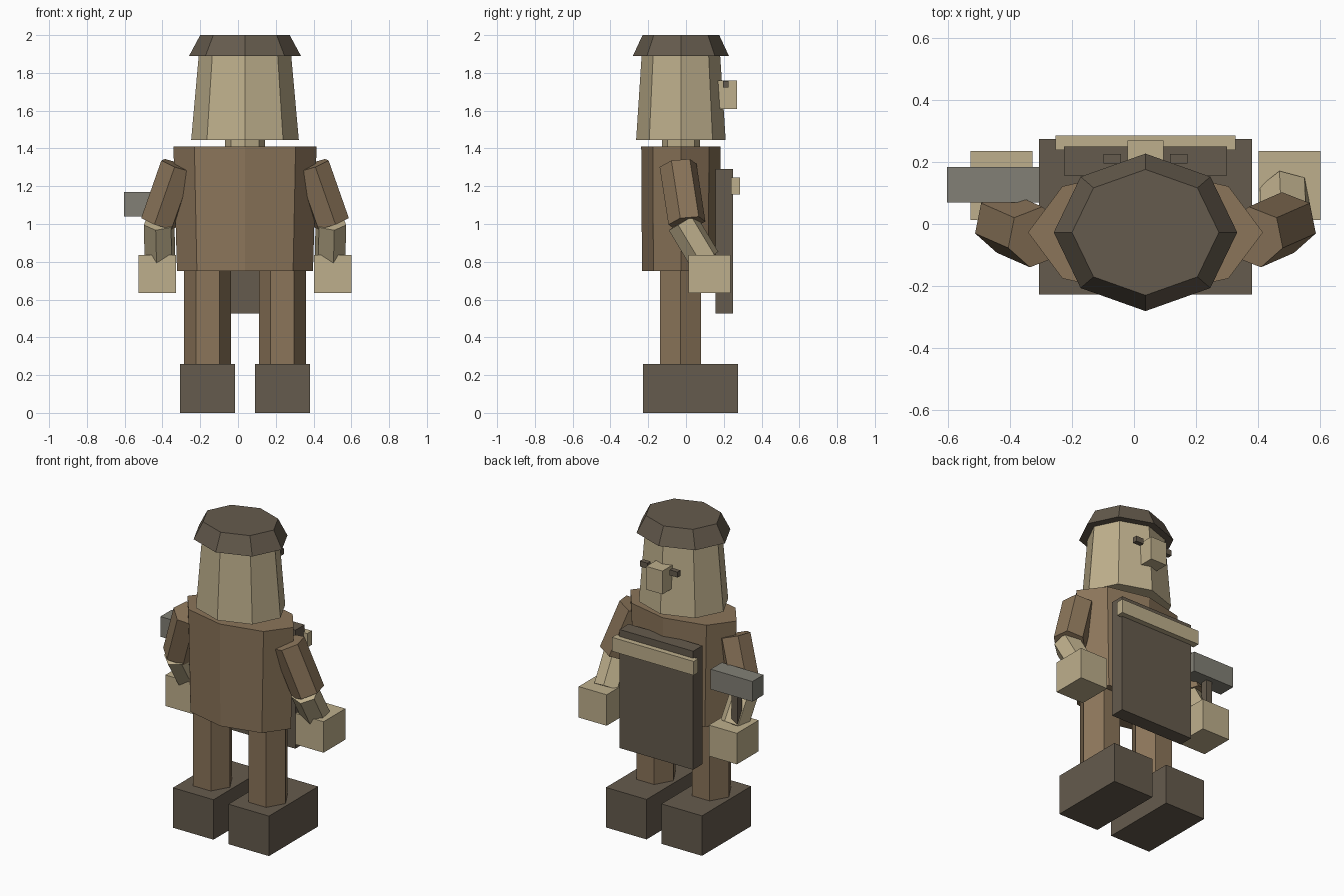
import bpy, bmesh
from math import sin, cos, pi, radians
from mathutils import Vector

cube = bpy.data.objects.get("Cube")
if cube:
    bpy.data.objects.remove(cube, do_unlink=True)


def material(name, rgb):
    # 8-bit display colour to linear
    lin = [((c / 255 + 0.055) / 1.055) ** 2.4 for c in rgb] + [1]
    m = bpy.data.materials.new(name)
    m.use_nodes = True
    m.diffuse_color = lin
    m.node_tree.nodes["Principled BSDF"].inputs["Base Color"].default_value = lin
    return m


SKIN = material("tan skin", (190, 175, 140))
CLOTH = material("brown cloth", (139, 117, 90))
DARK = material("dark leather", (101, 91, 77))
STEEL = material("grey steel", (130, 128, 118))

CX, CY = 0.037, -0.027   # body axis


def finish(name, bm, mat):
    bmesh.ops.recalc_face_normals(bm, faces=bm.faces)
    me = bpy.data.meshes.new(name)
    bm.to_mesh(me)
    bm.free()
    me.materials.append(mat)
    ob = bpy.data.objects.new(name, me)
    bpy.context.collection.objects.link(ob)
    return ob


def prism(name, mat, sides, start, end, r0, r1, phase=0):
    """Tapered prism from start to end; r0 and r1 are (rx, ry) at the ends."""
    bm = bmesh.new()
    start, end = Vector(start), Vector(end)
    axis = (end - start).normalized()
    u = Vector((1, 0, 0))
    u = (u - axis * u.dot(axis)).normalized()
    v = axis.cross(u)
    if v.y < 0:
        v = -v
    rings = []
    for c, (rx, ry) in ((start, r0), (end, r1)):
        angles = [phase + 2 * pi * i / sides for i in range(sides)]
        rings.append([bm.verts.new(c + u * rx * cos(a) + v * ry * sin(a)) for a in angles])
    a, b = rings
    for i in range(sides):
        j = (i + 1) % sides
        bm.faces.new((a[i], a[j], b[j], b[i]))
    bm.faces.new(a)
    bm.faces.new(b)
    return finish(name, bm, mat)


def box(name, mat, lo, hi):
    bm = bmesh.new()
    bmesh.ops.create_cube(bm, size=1)
    for v in bm.verts:
        v.co = [(l + h) / 2 + c * (h - l) for l, h, c in zip(lo, hi, v.co)]
    return finish(name, bm, mat)


def body(name, mat, z0, z1, r0, r1):
    return prism(name, mat, 8, (CX, CY, z0), (CX, CY, z1), r0, r1)


# Head, hat and torso
body("torso", CLOTH, 0.75, 1.41, (0.36, 0.206), (0.379, 0.21))
body("neck", SKIN, 1.38, 1.47, (0.106, 0.1), (0.106, 0.1))
body("head", SKIN, 1.445, 1.89, (0.285, 0.237), (0.245, 0.208))
body("hat", DARK, 1.89, 2.0, (0.296, 0.254), (0.237, 0.203))
box("nose", SKIN, (CX - 0.058, 0.165, 1.61), (CX + 0.058, 0.27, 1.76))

# Paired parts
for side, s in (("left", 1), ("right", -1)):
    def at(x, y, z):
        return (CX + s * x, y, z)

    def paired_box(name, mat, x, half, y, z):
        c = CX + s * x
        box(f"{side}_{name}", mat, (c - half, y[0], z[0]), (c + half, y[1], z[1]))

    tilt = radians(-18) if s > 0 else radians(18)
    paired_box("eye", DARK, 0.107, 0.028, (0.195, 0.226), (1.722, 1.757))
    prism(side + "_leg", CLOTH, 6, at(0.198, -0.029, 0.25), at(0.198, -0.029, 0.77),
          (0.125, 0.125), (0.125, 0.125))
    paired_box("boot", DARK, 0.198, 0.145, (-0.227, 0.274), (0, 0.258))
    prism(side + "_upper_arm", CLOTH, 6, at(0.353, -0.042, 1.31), at(0.46, 0.005, 1.005),
          (0.1, 0.1), (0.1, 0.1), tilt)
    prism(side + "_forearm", SKIN, 6, at(0.455, -0.02, 1.01), at(0.45, 0.1, 0.81),
          (0.085, 0.085), (0.085, 0.085), tilt)
    paired_box("hand", SKIN, 0.465, 0.1, (0.013, 0.235), (0.635, 0.835))

# Hammer
box("hammer_handle", DARK, (-0.472, 0.105, 0.7), (-0.428, 0.149, 1.06))
box("hammer_head", STEEL, (-0.603, 0.07, 1.04), (-0.305, 0.184, 1.17))

# Apron panel with its top band
box("apron", DARK, (CX - 0.263, 0.157, 0.525), (CX + 0.263, 0.25, 1.29))
box("apron_band", SKIN, (CX - 0.291, 0.238, 1.155), (CX + 0.291, 0.285, 1.245))
